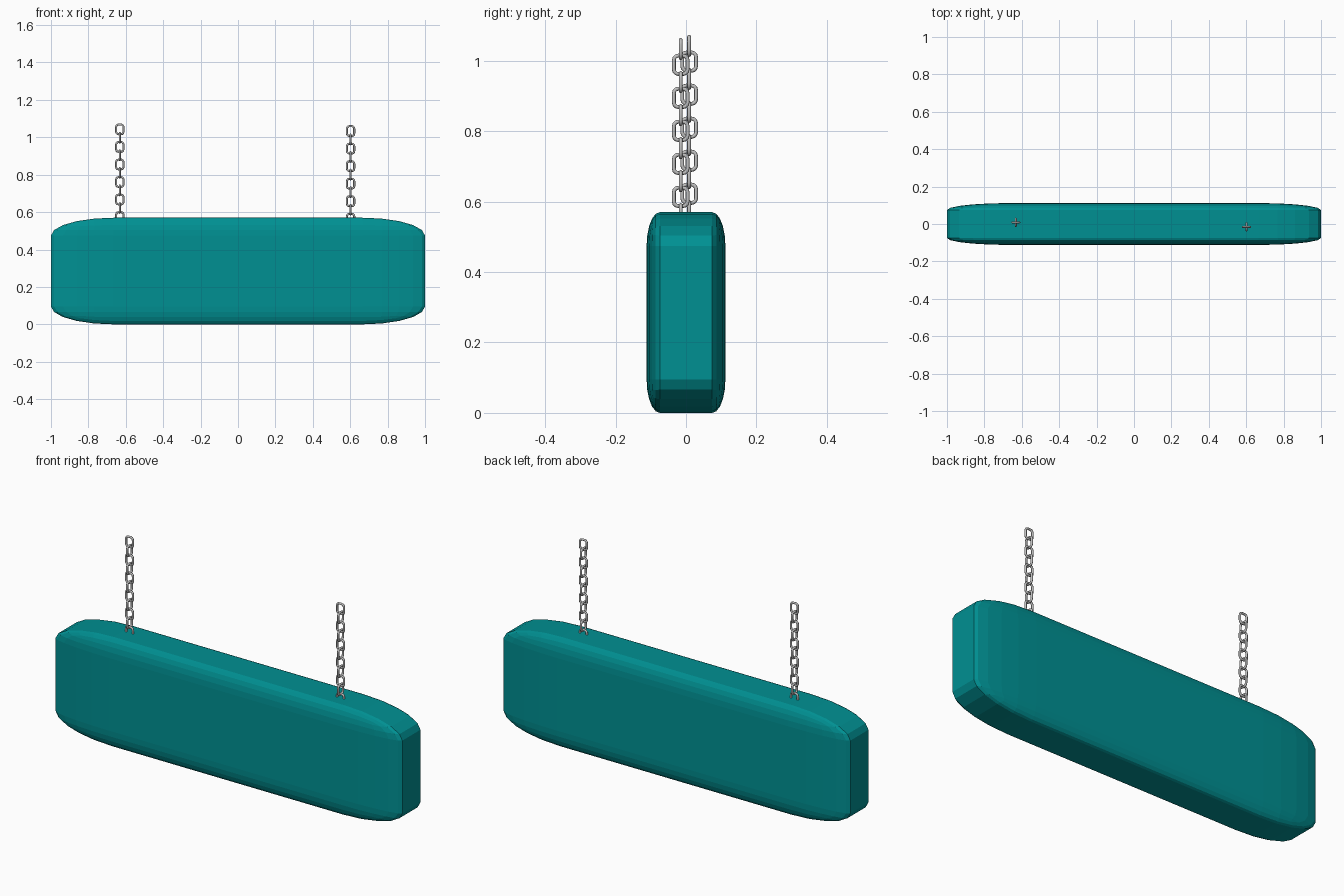
import bpy, bmesh, math
from mathutils import Matrix

if "Cube" in bpy.data.objects:
    bpy.data.objects.remove(bpy.data.objects["Cube"])


def material(name, rgb):
    m = bpy.data.materials.new(name)
    m.diffuse_color = (*rgb, 1)
    m.use_nodes = True
    m.node_tree.nodes["Principled BSDF"].inputs["Base Color"].default_value = m.diffuse_color
    return m


teal = material("teal", (0.0, 0.28, 0.29))
steel = material("steel grey", (0.52, 0.52, 0.52))


def finish(bm, name, mat):
    bmesh.ops.recalc_face_normals(bm, faces=bm.faces)
    me = bpy.data.meshes.new(name)
    bm.to_mesh(me)
    bm.free()
    me.materials.append(mat)
    ob = bpy.data.objects.new(name, me)
    bpy.context.collection.objects.link(ob)
    return ob


def add_link(bm, x, y, z, turned):
    """One chain link: a rounded rectangle of round wire, standing upright."""
    w, h, r, t, sides = 0.025, 0.0315, 0.018, 0.0055, 8
    cx, cz = w - r, h - r
    rot = Matrix.Rotation(math.pi / 2 if turned else 0, 4, 'Z')
    place = Matrix.Translation((x, y, z)) @ rot
    rings = []
    for q, (sx, sz) in enumerate([(1, 1), (-1, 1), (-1, -1), (1, -1)]):
        for k in range(4):
            a = math.pi / 2 * (q + k / 3)
            ring = []
            for s in range(sides):
                p = 2 * math.pi * s / sides
                d = r - t + t * math.cos(p)
                v = bm.verts.new((sx * cx + d * math.cos(a), t * math.sin(p),
                                  sz * cz + d * math.sin(a)))
                v.co = place @ v.co
                ring.append(v)
            rings.append(ring)
    for i, ring in enumerate(rings):
        nxt = rings[(i + 1) % len(rings)]
        for s in range(sides):
            e = (s + 1) % sides
            bm.faces.new((ring[s], nxt[s], nxt[e], ring[e])).smooth = True


# hanging board: bevelled cube stretched so its corners become elliptical
bm = bmesh.new()
bmesh.ops.create_cube(bm, size=2)
bmesh.ops.bevel(bm, geom=bm.edges[:], offset=0.335, offset_type='OFFSET',
                segments=5, profile=0.5, affect='EDGES')
bmesh.ops.scale(bm, vec=(1, 0.112, 0.285), verts=bm.verts)
bmesh.ops.translate(bm, vec=(0, 0, 0.285), verts=bm.verts)
finish(bm, "hanging_board", teal)

# two chains of alternating links
for name, x, y, top in [("left_chain", -0.632, 0.009, 1.0425),
                        ("right_chain", 0.602, -0.015, 1.0335)]:
    bm = bmesh.new()
    for i in range(11):
        turned = i % 2 == 1
        add_link(bm, x, y, top - 0.0469 * i + (0.002 if turned else 0), turned)
    finish(bm, name, steel)
